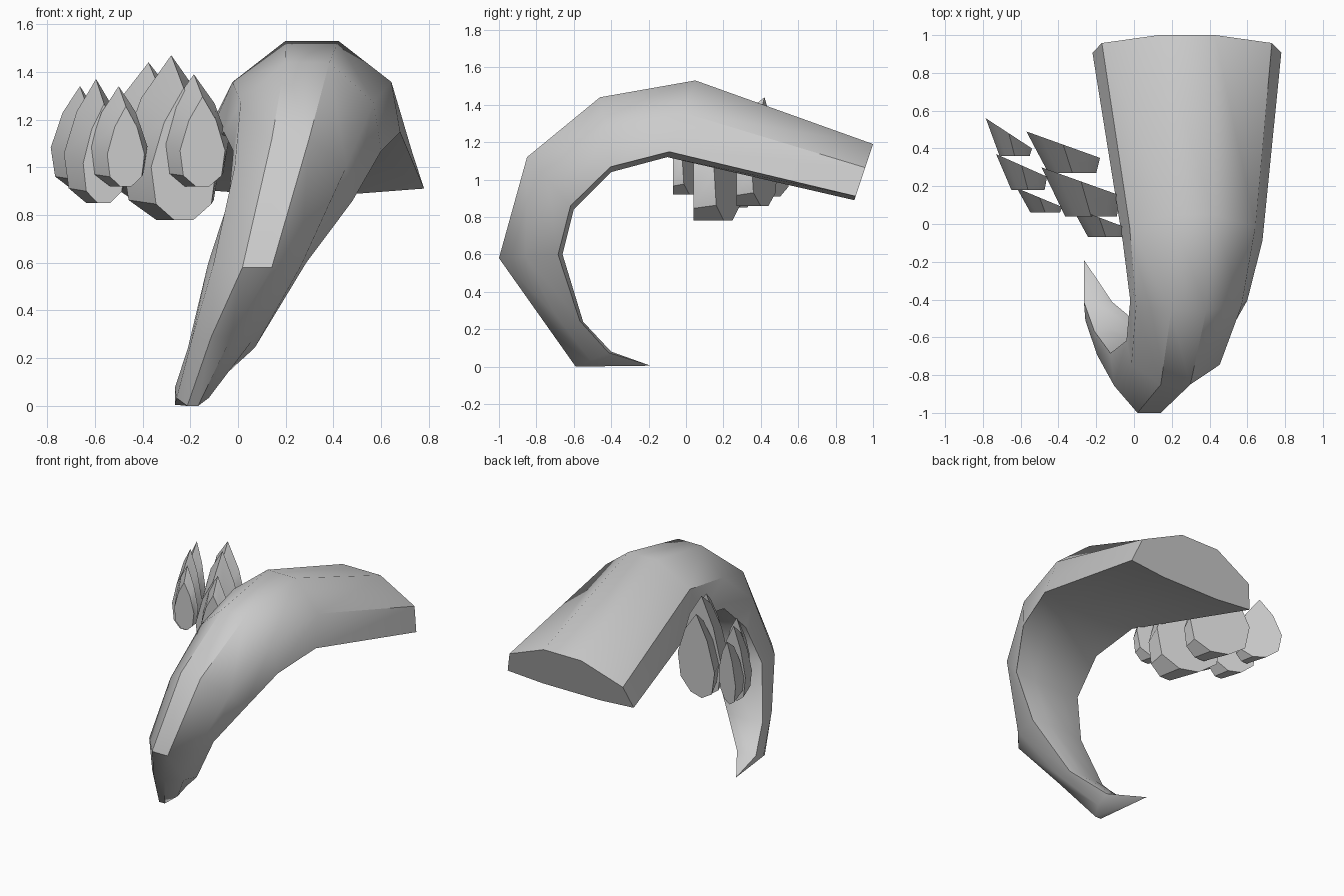
import bpy, math
from mathutils import Vector

if "Cube" in bpy.data.objects:
    bpy.data.objects.remove(bpy.data.objects["Cube"])


def make(name, verts, faces, angle):
    me = bpy.data.meshes.new(name)
    me.from_pydata(verts, [], faces)
    ob = bpy.data.objects.new(name, me)
    bpy.context.collection.objects.link(ob)
    bpy.ops.object.select_all(action='DESELECT')
    bpy.context.view_layer.objects.active = ob
    ob.select_set(True)
    bpy.ops.object.mode_set(mode='EDIT')
    bpy.ops.mesh.select_all(action='SELECT')
    bpy.ops.mesh.normals_make_consistent(inside=False)
    bpy.ops.object.mode_set(mode='OBJECT')
    bpy.ops.object.shade_smooth_by_angle(angle=math.radians(angle))
    return ob


def bridge(a, b, n):
    return [(a + i, a + (i + 1) % n, b + (i + 1) % n, b + i) for i in range(n)]


# Curved horn: D-shaped section (sideways, outer-to-inner) swept along rings
half = [(0.3, 0), (0.9, 0.42), (1, 0.93), (0.45, 1)]
section = half + [(-u, t) for u, t in reversed(half)]
# ring: centre x, half width, outer (y, z), inner (y, z)
rings = [
    (0.28, 0.50, (1.00, 1.19), (0.90, 0.89)),
    (0.31, 0.37, (0.05, 1.53), (-0.10, 1.12)),
    (0.29, 0.31, (-0.46, 1.44), (-0.40, 1.04)),
    (0.22, 0.26, (-0.85, 1.12), (-0.60, 0.84)),
    (0.08, 0.205, (-1.00, 0.58), (-0.66, 0.60)),
    (-0.07, 0.14, (-0.795, 0.29), (-0.55, 0.24)),
    (-0.19, 0.075, (-0.59, 0.00), (-0.40, 0.08)),
]
n = len(section)
verts, faces = [], [tuple(range(n))]
for cx, hw, o, i in rings:
    o, i = Vector(o), Vector(i)
    for u, t in section:
        p = o.lerp(i, t)
        verts.append((cx + hw * u, p.x, p.y))
for r in range(len(rings) - 1):
    faces += bridge(r * n, (r + 1) * n, n)
tip = len(verts)
verts.append((-0.265, -0.19, 0.005))
last = tip - n
faces += [(last + k, last + (k + 1) % n, tip) for k in range(n)]
make("curved_horn", verts, faces, 40)

# Pointed scales: leaf outline with a smaller, forward-shifted front face
side = [(0.6, 0.74), (1, 0.4), (0.85, 0.12), (0.3, 0)]
leaf = [(0, 1)] + side + [(-u, v) for u, v in reversed(side)]
# left x, left y, right x, right y, front y, bottom z, top z
scales = [
    (-0.33, 0.09, -0.04, -0.02, -0.07, 0.92, 1.39),
    (-0.49, 0.30, -0.07, 0.15, 0.04, 0.78, 1.47),
    (-0.57, 0.49, -0.18, 0.35, 0.27, 0.86, 1.44),
    (-0.62, 0.19, -0.38, 0.09, 0.06, 0.92, 1.34),
    (-0.73, 0.37, -0.46, 0.25, 0.18, 0.85, 1.37),
    (-0.785, 0.56, -0.54, 0.40, 0.36, 0.91, 1.34),
]
for k, (x0, y0, x1, y1, yf, zb, zt) in enumerate(scales):
    cx, cy, hw = (x0 + x1) / 2, (y0 + y1) / 2, (x1 - x0) / 2
    m = len(leaf)
    vs = [(cx + hw * u, cy + u * (y1 - y0) / 2, zb + (zt - zb) * v) for u, v in leaf]
    vs += [(cx + hw * (0.65 * u + 0.25), yf, zb + (zt - zb) * 0.8 * v) for u, v in leaf]
    make("scale_%d" % (k + 1), vs,
         [tuple(range(m)), tuple(range(m, 2 * m))] + bridge(0, m, m), 35)
